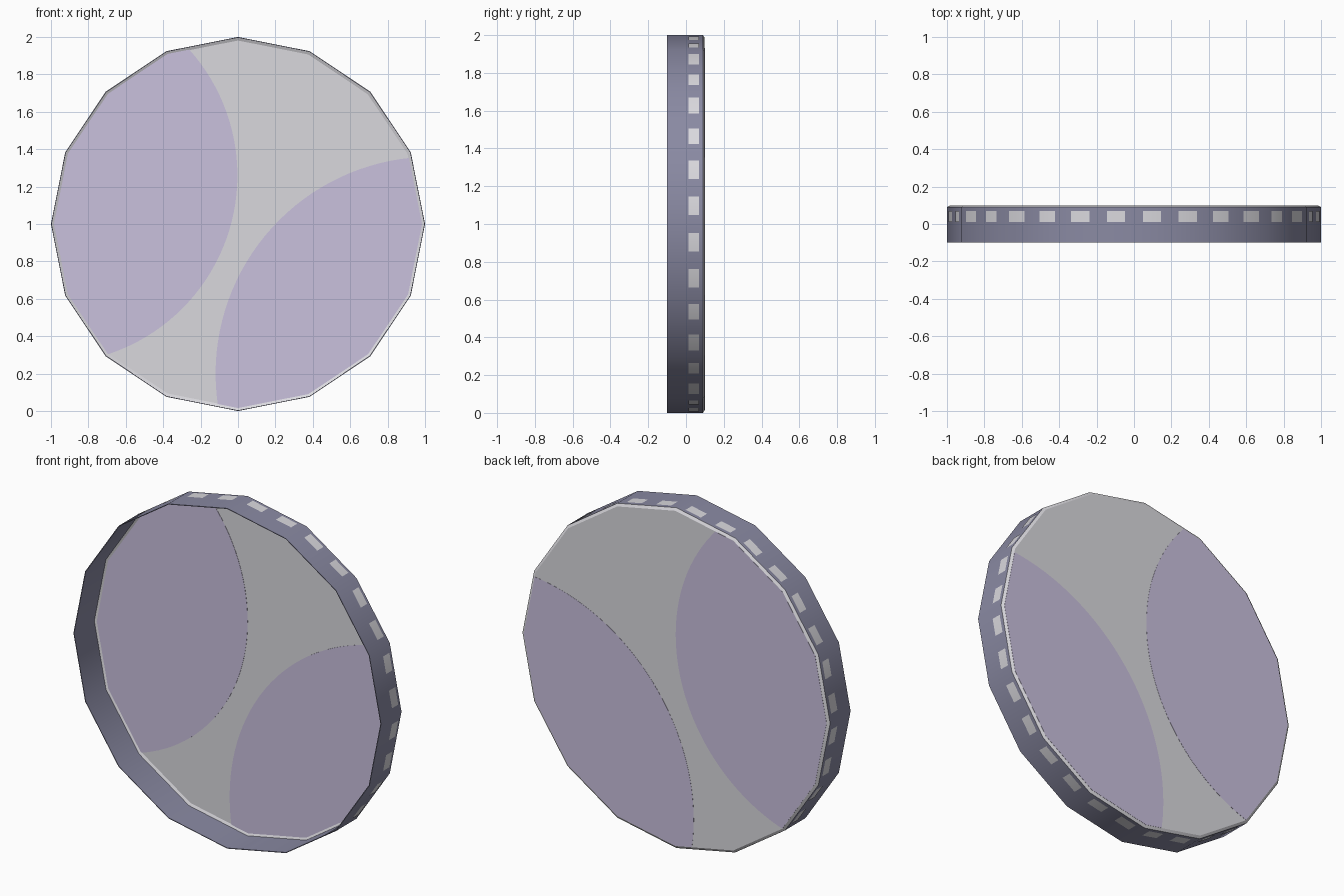
import bpy, bmesh, math
from mathutils import Vector

if "Cube" in bpy.data.objects:
    bpy.data.objects.remove(bpy.data.objects["Cube"])

N = 16            # sides of the drum
STEP = 2 * math.pi / N


def material(name, rgb):
    m = bpy.data.materials.new(name)
    m.diffuse_color = (*[((c / 255 + 0.055) / 1.055) ** 2.4 for c in rgb], 1)
    m.use_nodes = True
    m.node_tree.nodes["Principled BSDF"].inputs["Base Color"].default_value = m.diffuse_color
    return m


GREY = material("light grey", (218, 217, 222))
LILAC = material("pale lilac", (202, 193, 222))
SLATE = material("slate blue", (138, 138, 163))


def finish(bm, name, mats):
    me = bpy.data.meshes.new(name)
    bm.to_mesh(me)
    bm.free()
    for m in mats:
        me.materials.append(m)
    ob = bpy.data.objects.new(name, me)
    bpy.context.collection.objects.link(ob)
    return ob


def polar(r, a, y):
    return Vector((r * math.cos(a), y, 1 + r * math.sin(a)))


# Shallow pan: back plate, chamfer and side wall, open to the front
profile = [(0.985, 0.099), (1, 0.09), (1, -0.1),
           (0.996, -0.1), (0.996, 0.088), (0.981, 0.095)]
band_mats = [0, 1, 1, 1, 0]
bm = bmesh.new()
rings = [[bm.verts.new(polar(r, i * STEP, y)) for i in range(N)] for r, y in profile]
for k, mat in enumerate(band_mats):
    for i in range(N):
        j = (i + 1) % N
        f = bm.faces.new((rings[k][i], rings[k][j], rings[k + 1][j], rings[k + 1][i]))
        f.material_index = mat
bm.faces.new(rings[0])
bm.faces.new(rings[-1])
bmesh.ops.recalc_face_normals(bm, faces=bm.faces)
pan = finish(bm, "round_pan", [GREY, SLATE])
bpy.context.view_layer.objects.active = pan
pan.select_set(True)
bpy.ops.object.shade_smooth_by_angle(angle=math.radians(25))
pan.select_set(False)


# Lilac patches: circles clipped to the plate outline, showing on both sides
def patch(name, cx, cz, r):
    bm = bmesh.new()
    bm.faces.new([bm.verts.new((cx + r * math.cos(t * math.pi / 64), 0.0935,
                                cz + r * math.sin(t * math.pi / 64))) for t in range(128)])
    apothem = 0.984 * math.cos(STEP / 2)
    for i in range(N):
        a = (i + 0.5) * STEP
        bmesh.ops.bisect_plane(bm, geom=bm.verts[:] + bm.edges[:] + bm.faces[:],
                               plane_co=polar(apothem, a, 0),
                               plane_no=(math.cos(a), 0, math.sin(a)), clear_outer=True)
    new = bmesh.ops.extrude_face_region(bm, geom=bm.faces[:])
    for v in new["geom"]:
        if isinstance(v, bmesh.types.BMVert):
            v.co.y = 0.1
    bmesh.ops.recalc_face_normals(bm, faces=bm.faces)
    finish(bm, name, [LILAC])


patch("left_patch", -1.01, 1.26, 1.007)
patch("right_patch", 1.04, 0.2, 1.16)

# Two light dashes on every outer wall facet
bm = bmesh.new()
facet = 2 * math.sin(STEP / 2)
for i in range(N):
    a = (i + 0.5) * STEP
    side = Vector((-math.sin(a), 0, math.cos(a)))
    mid = polar(math.cos(STEP / 2) + 0.002, a, 0)
    for s in (-1, 1):
        c = mid + side * (s * facet / 4)
        corners = [(-0.05, 0.012), (-0.05, 0.07), (0.05, 0.07), (0.05, 0.012)]
        f = bm.faces.new([bm.verts.new(c + side * u + Vector((0, y, 0))) for u, y in corners])
        f.smooth = True
        f.normal_update()
        if f.normal.dot(polar(1, a, 0) - Vector((0, 0, 1))) < 0:
            f.normal_flip()
dashes = finish(bm, "rim_dashes", [GREY])
# shade the dashes like the rounded wall beneath them
dashes.data.normals_split_custom_set_from_vertices(
    [Vector((v.co.x, 0, v.co.z - 1)).normalized() for v in dashes.data.vertices])
